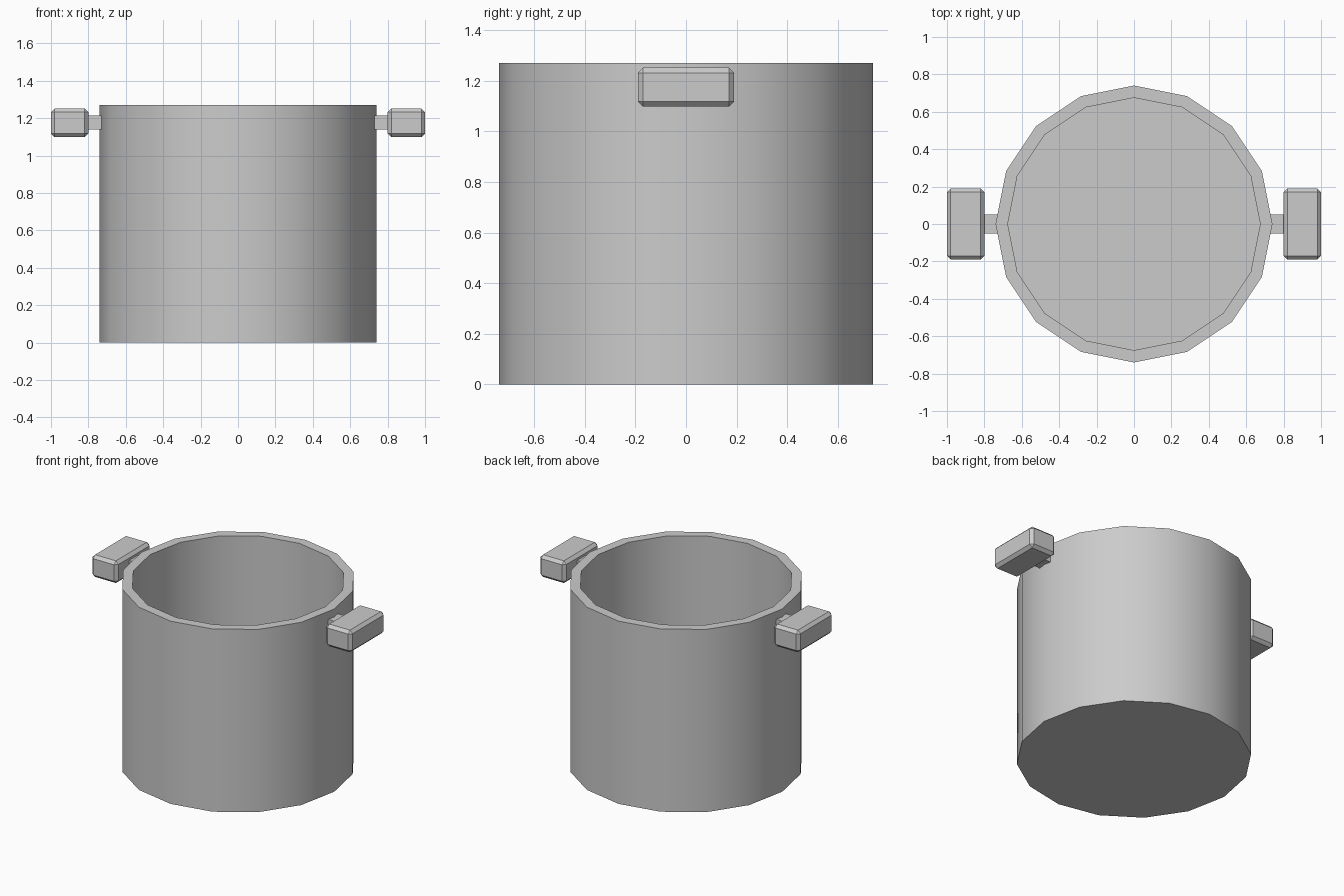
import bpy, bmesh
from math import cos, sin, pi, radians

if "Cube" in bpy.data.objects:
    bpy.data.objects.remove(bpy.data.objects["Cube"])

SIDES = 16
R_OUT, R_IN, HEIGHT, FLOOR = 0.74, 0.675, 1.27, 0.06


def finish(name, bm, angle):
    bmesh.ops.recalc_face_normals(bm, faces=bm.faces)
    mesh = bpy.data.meshes.new(name)
    bm.to_mesh(mesh)
    bm.free()
    obj = bpy.data.objects.new(name, mesh)
    bpy.context.collection.objects.link(obj)
    bpy.ops.object.select_all(action='DESELECT')
    obj.select_set(True)
    bpy.context.view_layer.objects.active = obj
    bpy.ops.object.shade_smooth_by_angle(angle=radians(angle))
    return obj


def box(name, lo, hi, bevel=0.0):
    bm = bmesh.new()
    bmesh.ops.create_cube(bm, size=1)
    for v in bm.verts:
        for i in range(3):
            v.co[i] = lo[i] if v.co[i] < 0 else hi[i]
    if bevel:
        bmesh.ops.bevel(bm, geom=bm.edges[:], offset=bevel, segments=1,
                        affect='EDGES', profile=0.5)
    return finish(name, bm, 30)


# Hollow pot: rings from the outer base over the rim to the inner floor
bm = bmesh.new()
rings = []
for r, z in [(R_OUT, 0), (R_OUT, HEIGHT), (R_IN, HEIGHT), (R_IN, FLOOR)]:
    rings.append([bm.verts.new((r * cos(2 * pi * i / SIDES), r * sin(2 * pi * i / SIDES), z))
                  for i in range(SIDES)])
for a, b in zip(rings, rings[1:]):
    for i in range(SIDES):
        j = (i + 1) % SIDES
        bm.faces.new((a[i], a[j], b[j], b[i]))
bm.faces.new(rings[0])
bm.faces.new(rings[-1])
finish("pot_body", bm, 30)

# Side handles: a bevelled grip on a short stem, one per side
for side, s in (("left", -1), ("right", 1)):
    gx = sorted((0.80 * s, 1.00 * s))
    sx = sorted((0.71 * s, 0.81 * s))
    box(side + "_handle_grip", (gx[0], -0.19, 1.098), (gx[1], 0.19, 1.252), 0.02)
    box(side + "_handle_stem", (sx[0], -0.052, 1.14), (sx[1], 0.052, 1.215))
